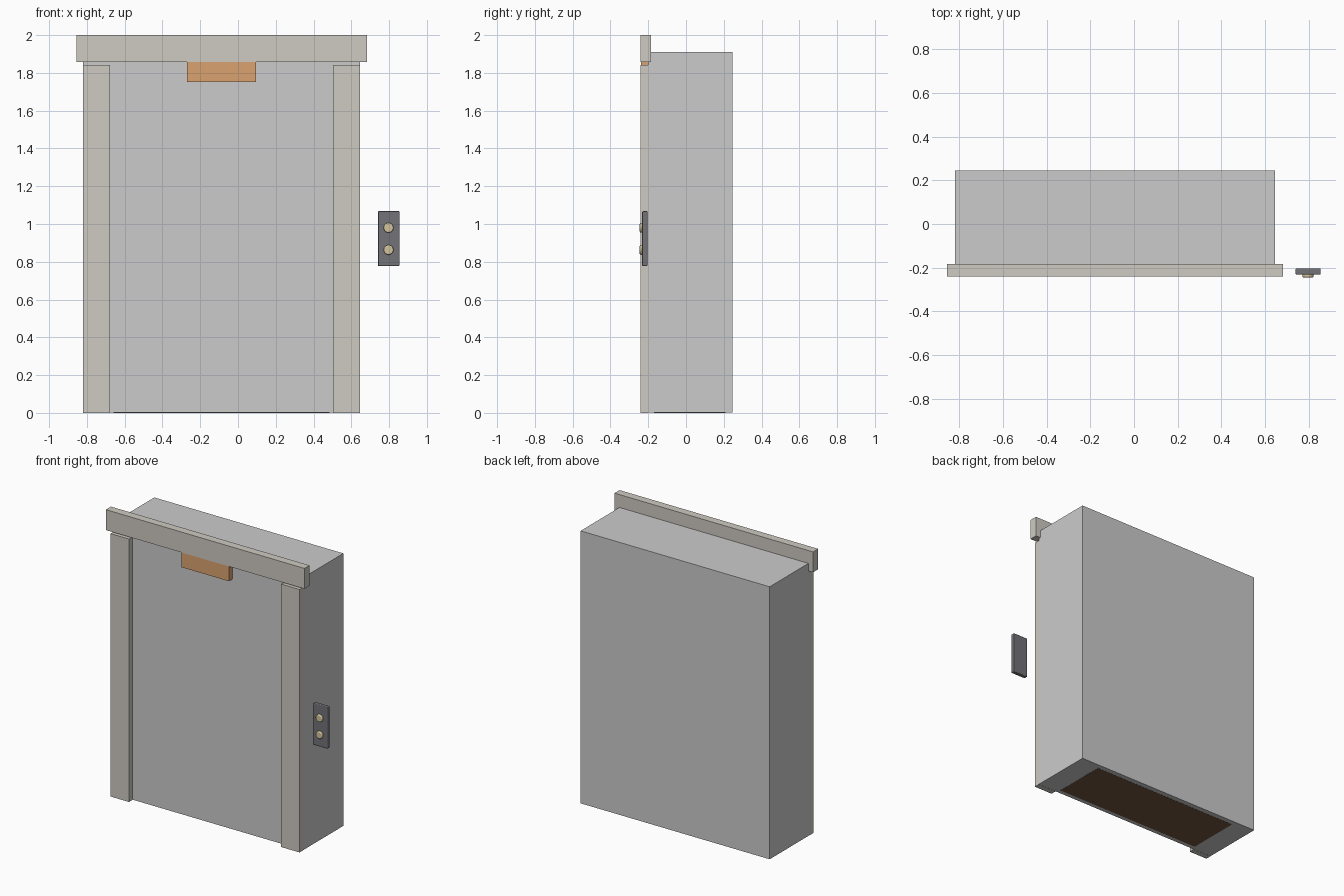
import bpy, math

if "Cube" in bpy.data.objects:
    bpy.data.objects.remove(bpy.data.objects["Cube"])

CX = -0.0875  # centre line of the lift shaft


def material(name, rgb):
    m = bpy.data.materials.new(name)
    m.diffuse_color = (*rgb, 1)
    m.use_nodes = True
    m.node_tree.nodes["Principled BSDF"].inputs["Base Color"].default_value = m.diffuse_color
    return m


stone = material("pale_stone", (0.62, 0.59, 0.54))
sign_mat = material("orange_panel", (0.70, 0.36, 0.16))
carpet = material("brown_carpet", (0.16, 0.09, 0.05))
dark = material("dark_metal", (0.17, 0.17, 0.19))
brass = material("brass", (0.66, 0.56, 0.34))


def finish(name, mat, bevel=0, segments=3):
    ob = bpy.context.object
    ob.name = name
    bpy.ops.object.transform_apply(location=False, rotation=True, scale=True)
    if mat:
        ob.data.materials.append(mat)
    if bevel:
        b = ob.modifiers.new("soft_edges", 'BEVEL')
        b.width, b.segments = bevel, segments
        b.limit_method = 'ANGLE'
    return ob


def box(name, x, y, z, mat=None, bevel=0):
    spans = (x, y, z)
    bpy.ops.mesh.primitive_cube_add(size=1, location=[(a + b) / 2 for a, b in spans])
    bpy.context.object.scale = [b - a for a, b in spans]
    return finish(name, mat, bevel)


# Closed lift car, with its floor showing on the underside
box("lift_car", (-0.82, 0.645), (-0.2, 0.245), (0.001, 1.91))
box("car_floor", (-0.66, 0.485), (-0.17, 0.21), (0, 0.02), carpet)

# Door surround
for side, label in ((-1, "left"), (1, "right")):
    xs = sorted((CX + side * 0.59, CX + side * 0.7325))
    box(label + "_jamb", xs, (-0.24, -0.2), (0, 1.842), stone)
box("header", (-0.856, 0.683), (-0.24, -0.184), (1.857, 2.0), stone)

# Floor indicator hanging below the header
box("floor_indicator", (CX - 0.183, CX + 0.183), (-0.237, -0.2), (1.752, 1.88), sign_mat)

# Call panel with two rounded buttons
box("call_panel", (0.74, 0.855), (-0.232, -0.203), (0.778, 1.068), dark, 0.005)
for z, label in ((0.98, "up"), (0.863, "down")):
    bpy.ops.mesh.primitive_cylinder_add(vertices=32, radius=0.026, depth=0.021,
                                        location=(0.797, -0.2345, z),
                                        rotation=(math.pi / 2, 0, 0))
    finish(label + "_button", brass, 0.006)
    bpy.ops.object.shade_smooth_by_angle(angle=math.radians(35))
